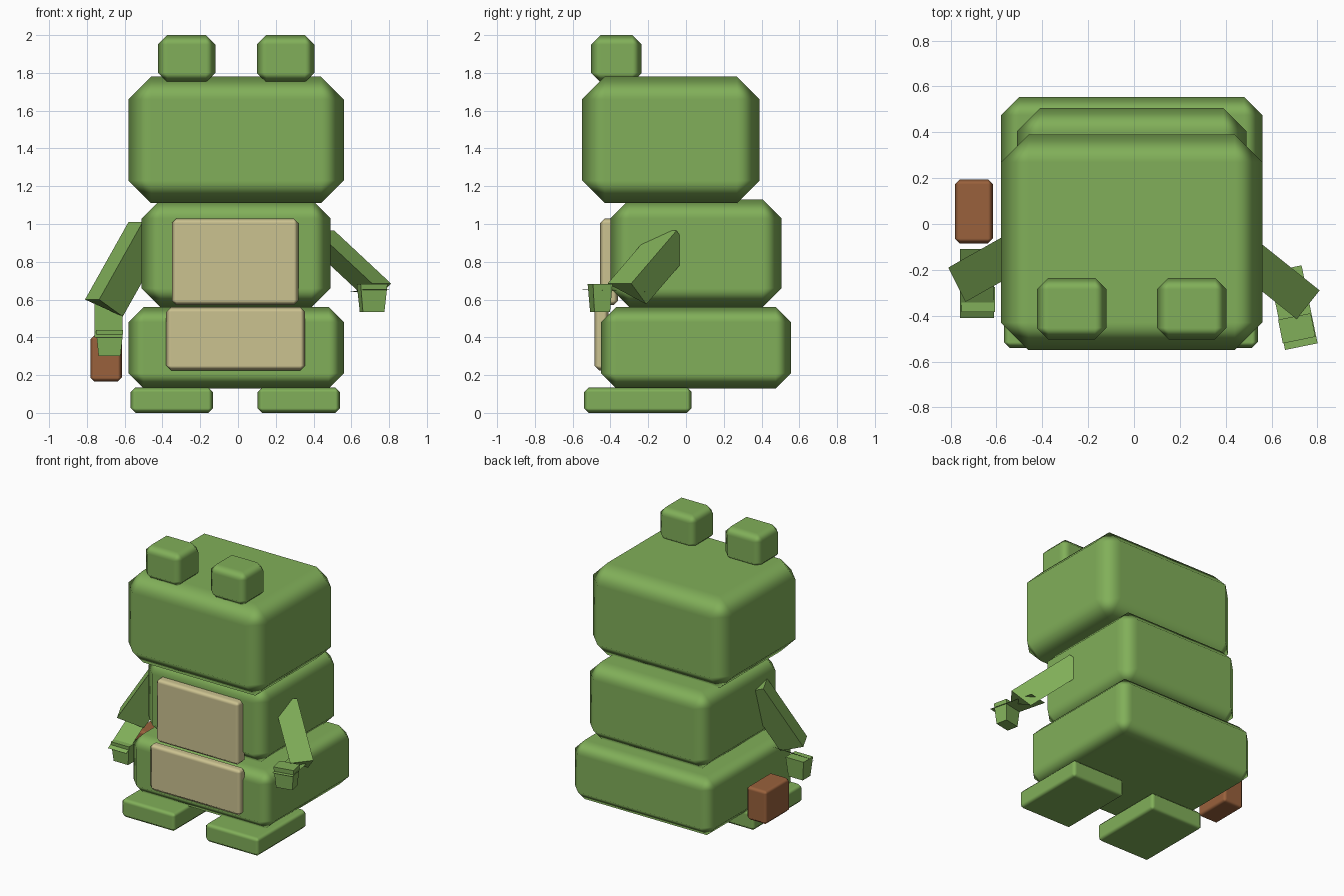
import bpy
import bmesh
from mathutils import Vector, Matrix

cube = bpy.data.objects.get("Cube")
if cube:
    bpy.data.objects.remove(cube, do_unlink=True)


def material(name, rgb):
    mat = bpy.data.materials.new(name)
    mat.use_nodes = True
    mat.diffuse_color = (*rgb, 1)
    mat.node_tree.nodes["Principled BSDF"].inputs["Base Color"].default_value = (*rgb, 1)
    return mat


green = material("leaf green", (0.22, 0.43, 0.10))
cream = material("cream", (0.60, 0.54, 0.28))
brown = material("brown", (0.32, 0.12, 0.045))


def add_object(name, bm, mat):
    mesh = bpy.data.meshes.new(name)
    bm.to_mesh(mesh)
    bm.free()
    mesh.materials.append(mat)
    obj = bpy.data.objects.new(name, mesh)
    bpy.context.collection.objects.link(obj)
    return obj


def block(name, low, high, bevel, mat=green):
    """Chamfered box with softly shaded edges."""
    low, high = Vector(low), Vector(high)
    bm = bmesh.new()
    bmesh.ops.create_cube(bm, size=1)
    bmesh.ops.scale(bm, vec=high - low, verts=bm.verts)
    bmesh.ops.translate(bm, vec=(low + high) / 2, verts=bm.verts)
    for face in bm.faces:
        face.smooth = True
    obj = add_object(name, bm, mat)
    mod = obj.modifiers.new("chamfer", "BEVEL")
    mod.width = bevel
    mod.segments = 1
    mod.harden_normals = True
    return obj


def prism(name, ends, axis):
    """Three-sided upper arm, swept back from the elbow corners."""
    bm = bmesh.new()
    lower = [bm.verts.new(p) for p in ends]
    upper = [bm.verts.new(Vector(p) - Vector(axis)) for p in ends]
    bm.faces.new(lower)
    bm.faces.new(upper)
    for i in range(3):
        j = (i + 1) % 3
        bm.faces.new((lower[i], lower[j], upper[j], upper[i]))
    bmesh.ops.recalc_face_normals(bm, faces=bm.faces)
    return add_object(name, bm, green)


def plate(name, start, end, width):
    """Flat forearm facing down, running from elbow to wrist."""
    start, end = Vector(start), Vector(end)
    side = (end - start).cross(Vector((0, 0, 1))).normalized() * width / 2
    bm = bmesh.new()
    bm.faces.new([bm.verts.new(p) for p in (start + side, start - side, end - side, end + side)])
    bm.normal_update()
    for face in bm.faces:
        if face.normal.z > 0:
            face.normal_flip()
    return add_object(name, bm, green)


def hand(name, centre, size, yaw):
    """Small box narrowing toward the bottom."""
    bm = bmesh.new()
    bmesh.ops.create_cube(bm, size=1)
    for v in bm.verts:
        taper = 0.8 if v.co.z < 0 else 1
        v.co = Vector((v.co.x * size[0] * taper, v.co.y * size[1] * taper, v.co.z * size[2]))
    bmesh.ops.transform(bm, matrix=Matrix.Translation(centre) @ Matrix.Rotation(yaw, 4, "Z"), verts=bm.verts)
    return add_object(name, bm, green)


# Stacked body
block("head", (-0.58, -0.55, 1.11), (0.56, 0.39, 1.78), 0.12)
block("torso", (-0.51, -0.40, 0.56), (0.49, 0.505, 1.13), 0.1)
block("hips", (-0.58, -0.45, 0.13), (0.56, 0.555, 0.56), 0.08)

# Belly panels
block("upper_belly", (-0.35, -0.455, 0.57), (0.32, -0.36, 1.03), 0.025, cream)
block("lower_belly", (-0.38, -0.485, 0.225), (0.355, -0.41, 0.56), 0.025, cream)

# Feet and eye bumps
for side, foot_x, eye_x in (("right", -0.35, -0.272), ("left", 0.322, 0.252)):
    block(side + "_foot", (foot_x - 0.218, -0.54, 0), (foot_x + 0.218, 0.03, 0.135), 0.025)
    block(side + "_eye_bump", (eye_x - 0.152, -0.503, 1.75), (eye_x + 0.152, -0.235, 2.0), 0.05)

# Left arm, reaching forward
prism("left_upper_arm", [(0.71, -0.415, 0.685), (0.81, -0.29, 0.685), (0.71, -0.21, 0.575)], (0.3, -0.24, -0.28))
plate("left_forearm", (0.66, -0.195, 0.64), (0.73, -0.535, 0.652), 0.145)
hand("left_hand", (0.71, -0.455, 0.608), (0.145, 0.105, 0.15), 0.2)

# Right arm, hanging down
prism("right_upper_arm", [(-0.81, -0.19, 0.6), (-0.735, -0.34, 0.6), (-0.61, -0.21, 0.51)], (-0.23, -0.13, -0.41))
plate("right_forearm", (-0.685, -0.11, 0.58), (-0.685, -0.41, 0.4), 0.148)
hand("right_hand", (-0.68, -0.33, 0.37), (0.145, 0.11, 0.14), 0)

# Small case beside the right hand
block("case", (-0.782, -0.085, 0.165), (-0.615, 0.195, 0.41), 0.022, brown)
